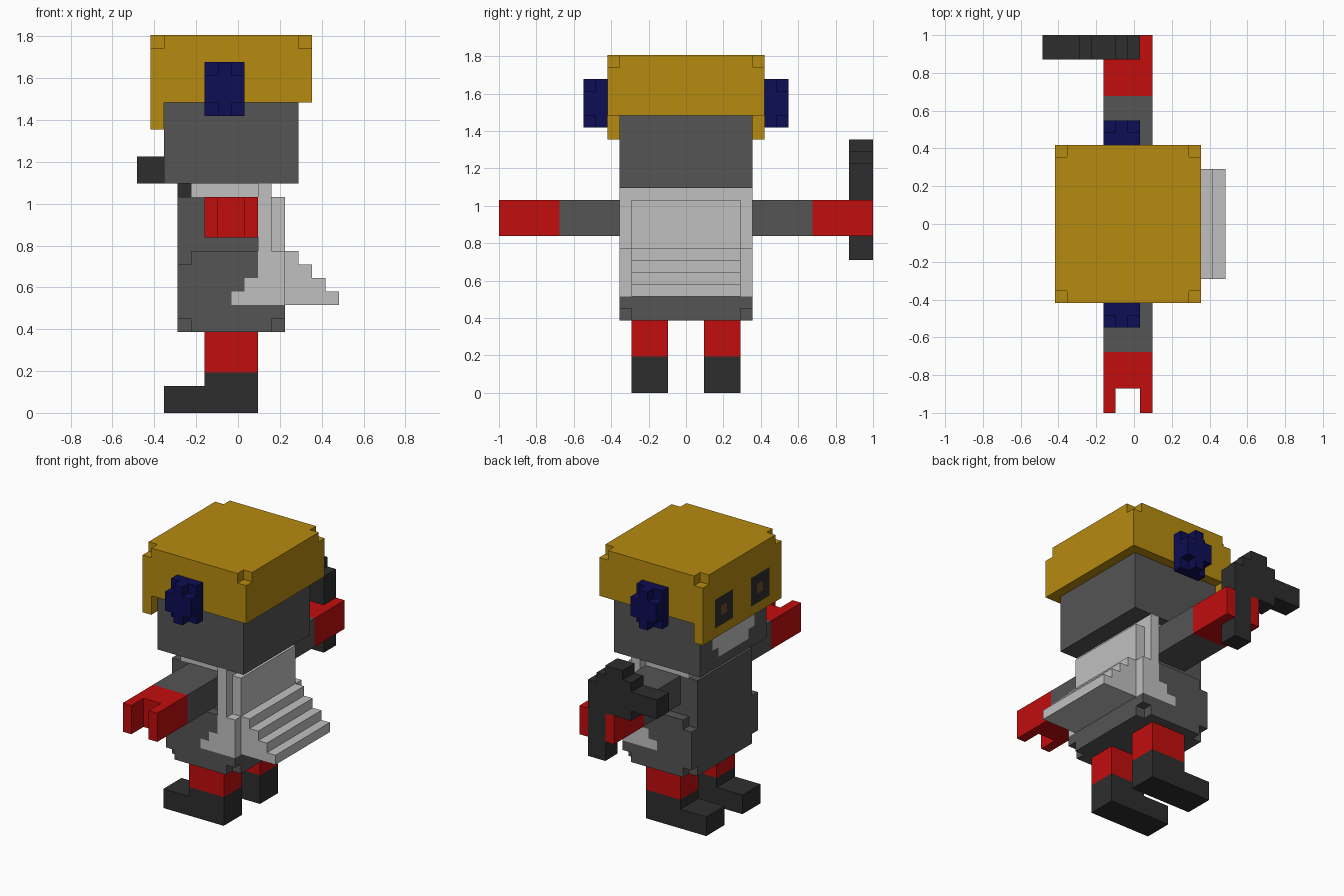
import bpy
import bmesh
from mathutils import Vector

U = 2 / 31                       # edge length of one cell
CENTRE = Vector((7.5, 15.5, 0))  # cell coordinates of the model origin

cube = bpy.data.objects.get("Cube")
if cube:
    bpy.data.objects.remove(cube)


def make_material(name, rgb):
    mat = bpy.data.materials.new(name)
    mat.use_nodes = True
    mat.diffuse_color = (*rgb, 1)
    mat.node_tree.nodes["Principled BSDF"].inputs["Base Color"].default_value = (*rgb, 1)
    return mat


GOLD = make_material("gold", (0.47, 0.26, 0.005))
GREY = make_material("mid_grey", (0.09, 0.09, 0.09))
DARK = make_material("charcoal", (0.027, 0.027, 0.027))
LIGHT = make_material("pale_grey", (0.53, 0.53, 0.53))
RED = make_material("red", (0.54, 0.004, 0.004))
NAVY = make_material("navy", (0.004, 0.004, 0.09))
BROWN = make_material("brown", (0.147, 0.068, 0.02))
CUT = None

DIRS = [Vector(d) for d in ((1, 0, 0), (-1, 0, 0), (0, 1, 0), (0, -1, 0), (0, 0, 1), (0, 0, -1))]


def build(name, *layers, mirror=False):
    """Fill boxes of cells in order (later layers repaint or cut), then skin the outside."""
    cells = {}
    for mat, xs, ys, zs in layers:
        for x in range(*xs):
            for y in range(*ys):
                for z in range(*zs):
                    key = (x, 30 - y if mirror else y, z)
                    if mat is CUT:
                        cells.pop(key, None)
                    else:
                        cells[key] = mat
    mats = list(dict.fromkeys(cells.values()))
    bm = bmesh.new()
    for key, mat in cells.items():
        mid = Vector(key) + Vector((0.5, 0.5, 0.5))
        for d in DIRS:
            if tuple(int(k + v) for k, v in zip(key, d)) in cells:
                continue
            a = Vector((d.y, d.z, d.x)) / 2
            b = d.cross(a)
            c = mid + d / 2
            corners = (c - a - b, c + a - b, c + a + b, c - a + b)
            face = bm.faces.new([bm.verts.new((p - CENTRE) * U) for p in corners])
            face.material_index = mats.index(mat)
    bmesh.ops.remove_doubles(bm, verts=bm.verts, dist=U / 100)
    mesh = bpy.data.meshes.new(name)
    bm.to_mesh(mesh)
    bm.free()
    for mat in mats:
        mesh.materials.append(mat)
    obj = bpy.data.objects.new(name, mesh)
    bpy.context.collection.objects.link(obj)
    return obj


def corner_cuts(xs, ys, zs):
    """Single-cell cuts at every combination of the given coordinates."""
    return [(CUT, (x, x + 1), (y, y + 1), (z, z + 1)) for x in xs for y in ys for z in zs]


# Head with pale mouth patch on its face
build("head",
      (GREY, (2, 12), (10, 21), (17, 23)),
      (LIGHT, (2, 3), (12, 19), (19, 21)),
      (LIGHT, (2, 3), (13, 18), (18, 19)))

# Hair cap with clipped top corners, low fringe and eyes
eyes = []
for y in (11, 17):
    eyes += [(DARK, (1, 2), (y, y + 3), (22, 25)),
             (BROWN, (1, 2), (y + 1, y + 2), (23, 24))]
build("hair_cap",
      (GOLD, (1, 13), (9, 22), (23, 28)),
      (GOLD, (1, 2), (9, 22), (21, 23)),
      *corner_cuts((1, 12), (9, 21), (27,)), *eyes)

# Cape: stepped flare at the back, side wings and collar
cape = [(LIGHT, (9, 10), (10, 21), (12, 17)),
        (LIGHT, (10, 11), (11, 20), (12, 16)),
        (LIGHT, (4, 9), (11, 20), (16, 17)),
        (LIGHT, (9, 11), (10, 21), (10, 12)),
        (LIGHT, (8, 11), (10, 21), (9, 10)),
        (LIGHT, (7, 11), (10, 21), (8, 9))]
for i in range(4):
    cape.append((LIGHT, (11, 15 - i), (11, 20), (8 + i, 9 + i)))
inner = [(CUT, (3, 10), (11, 20), (8, 16))]
build("cape", *cape, *inner)

# Torso: narrow chest over a wider belly, leaving room for the cape
build("torso",
      (GREY, (3, 11), (10, 21), (6, 12)),
      *corner_cuts((3, 10), (10, 20), (6, 11)),
      (GREY, (3, 10), (11, 20), (12, 16)),
      *[(CUT, (x, 11), (10, 21), zs) for x, zs in ((9, (10, 12)), (8, (9, 10)), (7, (8, 9)))],
      (GREY, (3, 10), (11, 20), (8, 12)))

# Paired parts
for side, flip in (("right", False), ("left", True)):
    build(side + "_arm",
          (GREY, (5, 9), (5, 11), (13, 16)),
          (RED, (5, 9), (0, 5), (13, 16)),
          (CUT, (6, 8), (0, 2), (13, 16)), mirror=flip)
    build(side + "_leg",
          (RED, (5, 9), (11, 14), (3, 6)),
          (DARK, (5, 9), (11, 14), (0, 3)),
          (DARK, (2, 5), (11, 14), (0, 2)), mirror=flip)
    build(side + "_earpiece",
          (NAVY, (5, 8), (8, 9), (22, 26)),
          (NAVY, (5, 8), (7, 8), (23, 25)),
          (NAVY, (6, 7), (7, 8), (22, 26)), mirror=flip)

# Hand-held blaster: grip, body, barrel and stepped top
build("blaster",
      (DARK, (6, 8), (29, 31), (11, 17)),
      (DARK, (3, 8), (29, 31), (16, 17)),
      (DARK, (0, 8), (29, 31), (17, 19)),
      (DARK, (3, 7), (29, 31), (19, 20)),
      (DARK, (4, 6), (29, 31), (20, 21)))
